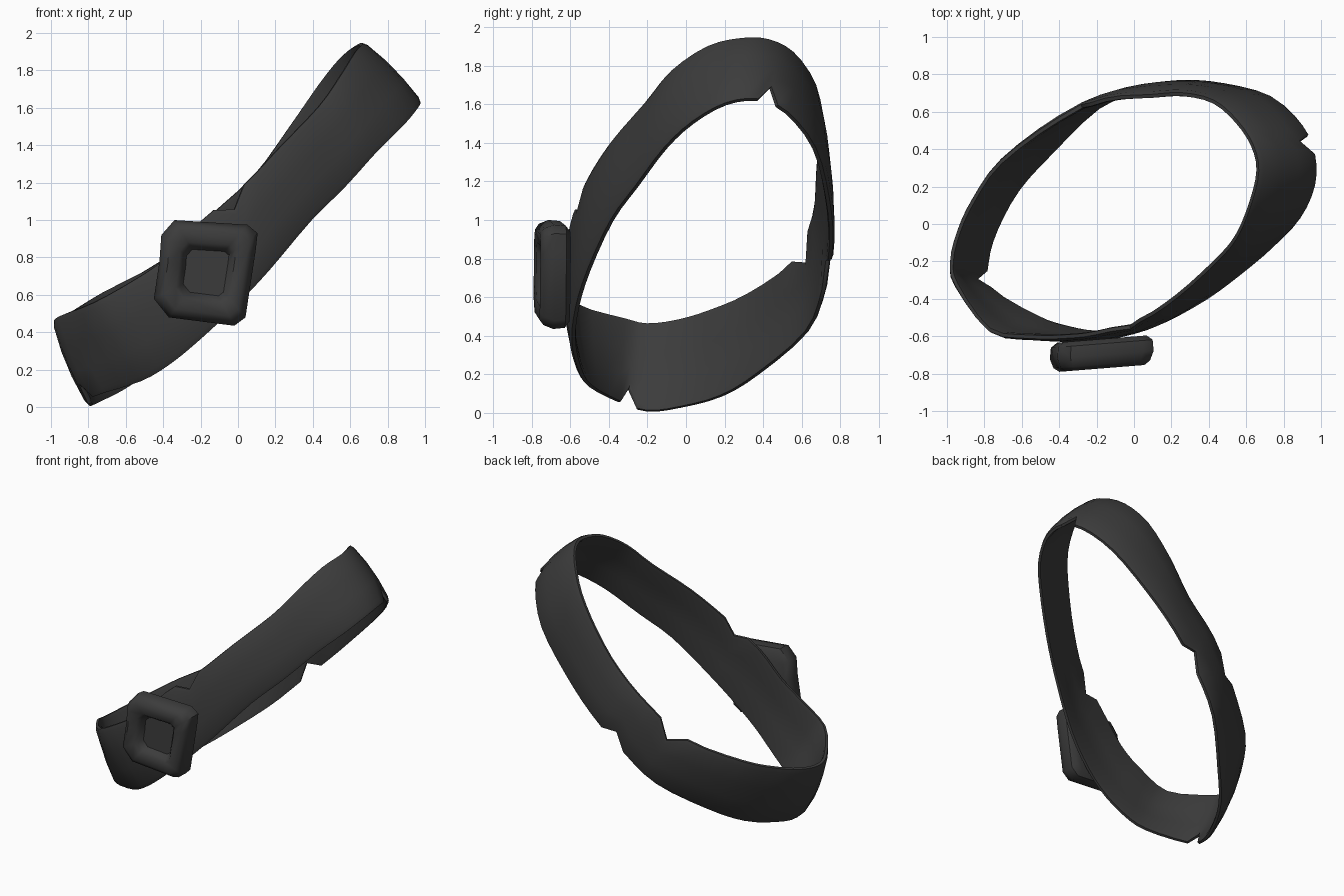
import bpy, bmesh
from mathutils import Vector

if "Cube" in bpy.data.objects:
    bpy.data.objects.remove(bpy.data.objects["Cube"])

leather = bpy.data.materials.new("charcoal leather")
leather.diffuse_color = (0.045, 0.045, 0.045, 1)
leather.use_nodes = True
leather.node_tree.nodes["Principled BSDF"].inputs["Base Color"].default_value = leather.diffuse_color


def finish(name, bm, angle):
    bmesh.ops.recalc_face_normals(bm, faces=bm.faces)
    me = bpy.data.meshes.new(name)
    bm.to_mesh(me)
    bm.free()
    me.materials.append(leather)
    ob = bpy.data.objects.new(name, me)
    bpy.context.collection.objects.link(ob)
    bpy.ops.object.select_all(action='DESELECT')
    ob.select_set(True)
    bpy.context.view_layer.objects.active = ob
    bpy.ops.object.shade_smooth_by_angle(angle=angle)
    return ob


# Strap path: lower edge xyz, upper edge xyz at each station round the loop
path = [
    (-.79, -.36, .05, -.97, -.34, .48), (-.53, -.52, .13, -.78, -.59, .55),
    (-.36, -.58, .23, -.55, -.63, .68), (-.18, -.61, .38, -.38, -.63, .80),
    (0, -.59, .55, -.20, -.61, .99), (.18, -.53, .74, .04, -.54, 1.19),
    (.40, -.41, 1.0, .24, -.41, 1.40), (.58, -.28, 1.18, .44, -.23, 1.61),
    (.76, -.13, 1.38, .56, -.09, 1.78), (.90, .02, 1.52, .64, .10, 1.91),
    (.98, .20, 1.62, .68, .28, 1.955), (.98, .38, 1.64, .65, .43, 1.95),
    (.91, .54, 1.57, .56, .57, 1.88), (.75, .69, 1.38, .43, .68, 1.72),
    (.50, .76, 1.12, .26, .72, 1.48), (.26, .78, .88, .08, .71, 1.24),
    (.02, .74, .64, -.16, .69, 1.02), (-.20, .65, .42, -.42, .58, .78),
    (-.46, .40, .20, -.73, .35, .61), (-.64, .20, .08, -.88, .14, .52),
    (-.76, -.02, .02, -.96, -.03, .47), (-.81, -.20, 0, -1.0, -.20, .45)]
SUB, THICK, BULGE = 3, 0.035, 0.02
# Worn nicks: column -> depth, for each edge
low_nicks = {65: .10, 34: .10, 47: .08}
top_nicks = {14: .07, 50: .09}


def smooth(a, b, c, d, t):
    return 0.5 * (2 * b + (c - a) * t + (2 * a - 5 * b + 4 * c - d) * t * t
                  + (3 * b - a - 3 * c + d) * t ** 3)


edges = []
n = len(path)
for i in range(n):
    for s in range(SUB):
        p = [smooth(*(path[(i + k) % n][j] for k in (-1, 0, 1, 2)), s / SUB)
             for j in range(6)]
        edges.append((Vector(p[:3]), Vector(p[3:])))

# Strap: outer and inner skins, closed along both rims
bm = bmesh.new()
m = len(edges)
rings = []
for i, (low, top) in enumerate(edges):
    across = top - low
    width = across.length
    along = (edges[(i + 1) % m][0] + edges[(i + 1) % m][1]
             - edges[i - 1][0] - edges[i - 1][1])
    out = along.cross(across).normalized()
    a = low_nicks.get(i, 0) / width
    b = 1 - top_nicks.get(i, 0) / width
    outer, inner = [], []
    for t in (0, .06, .35, .65, .94, 1):
        f = a + (b - a) * t
        p = low + across * f + out * (BULGE * (4 * f * (1 - f)) - .01)
        rim = .008 if t in (0, 1) else 0
        outer.append(bm.verts.new(p - out * rim))
        inner.append(bm.verts.new(p - out * (THICK - rim)))
    rings.append(outer + inner[::-1])
for i in range(m):
    r, q = rings[i], rings[(i + 1) % m]
    for k in range(len(r)):
        l = (k + 1) % len(r)
        bm.faces.new((r[k], q[k], q[l], r[l]))
finish("belt_strap", bm, 0.9)

# Buckle: skewed chamfered block with a sunken centre, lofted front to back
outline = [(-.34, 1.0), (.05, .975), (.105, .93), (.095, .84),
           (.04, .48), (-.02, .435), (-.37, .48), (-.45, .58),
           (-.42, .78), (-.41, .92)]
cx, cz = -.17, .72
profile = [(.86, -.615), (.98, -.64), (1, -.70), (.93, -.75), (.82, -.772),
           (.58, -.765), (.50, -.74), (.44, -.71)]
bm = bmesh.new()
loops = []
for scale, y in profile:
    loops.append([bm.verts.new((cx + (x - cx) * scale,
                                y + .08 * (x - cx) * scale,
                                cz + (z - cz) * scale)) for x, z in outline])
for r, q in zip(loops, loops[1:]):
    for k in range(len(r)):
        l = (k + 1) % len(r)
        bm.faces.new((r[k], r[l], q[l], q[k]))
bm.faces.new(loops[0])
bm.faces.new(loops[-1])
finish("belt_buckle", bm, 0.8)
